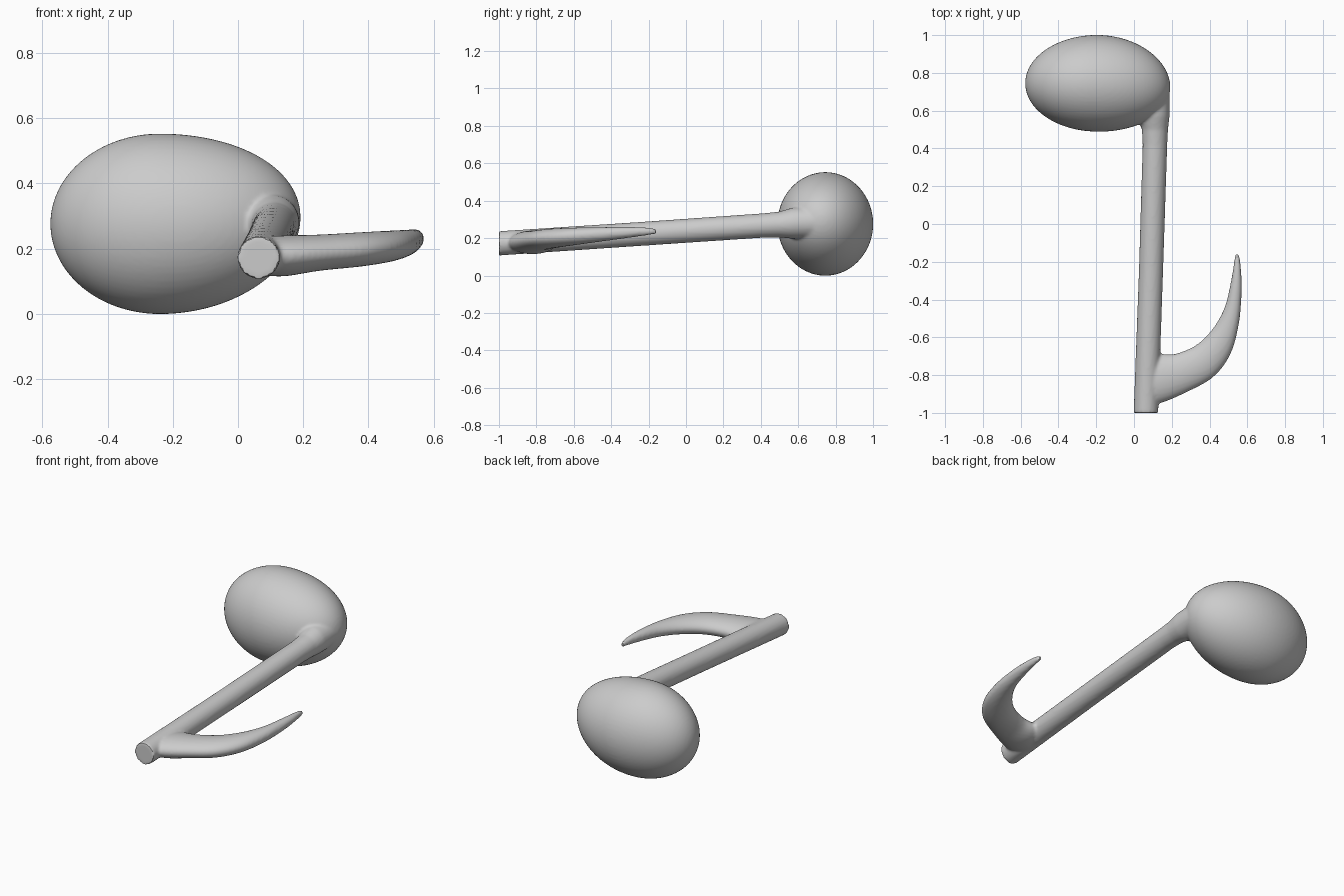
import bpy, bmesh
from math import sin, cos, pi, sqrt
from mathutils import Vector

if "Cube" in bpy.data.objects:
    bpy.data.objects.remove(bpy.data.objects["Cube"])


def loft(name, rings, sides=48):
    """Closed skin through elliptical rings given as (centre, half axis u, half axis v)."""
    bm = bmesh.new()
    loops = []
    for c, u, v in rings:
        c, u, v = Vector(c), Vector(u), Vector(v)
        loops.append([bm.verts.new(c + u * cos(2 * pi * i / sides) + v * sin(2 * pi * i / sides))
                      for i in range(sides)])
    for a, b in zip(loops, loops[1:]):
        for i in range(sides):
            j = (i + 1) % sides
            bm.faces.new((a[i], a[j], b[j], b[i]))
    bm.faces.new(loops[0])
    bm.faces.new(loops[-1])
    bmesh.ops.recalc_face_normals(bm, faces=bm.faces)
    mesh = bpy.data.meshes.new(name)
    bm.to_mesh(mesh)
    bm.free()
    obj = bpy.data.objects.new(name, mesh)
    bpy.context.collection.objects.link(obj)
    return obj


def smooth_path(points, steps=6):
    """Catmull-Rom interpolation through tuples of any length."""
    p = [points[0]] + points + [points[-1]]
    out = []
    for a, b, c, d in zip(p, p[1:], p[2:], p[3:]):
        for s in range(steps):
            t = s / steps
            out.append([0.5 * (2 * y + (z - x) * t + (2 * x - 5 * y + 4 * z - w) * t * t
                               + (3 * y - x - 3 * z + w) * t ** 3)
                        for x, y, z, w in zip(a, b, c, d)])
    return out + [list(points[-1])]


# Egg-shaped note head, blunt to the left and tapering to the right
head_rings = []
n = 40
for i in range(n + 1):
    x = -0.192 - 0.384 * cos(pi * (0.01 + 0.98 * i / n))
    ry = 0.256 * sqrt(max(0.0, 1 - ((x + 0.192) / 0.384) ** 2))
    k = (x + 0.24) / (0.432 if x > -0.24 else 0.336)
    rz = 0.277 * sqrt(max(0.0, 1 - k * k))
    t = max(0.0, k) ** 2
    head_rings.append(((x, 0.745 - 0.02 * t, 0.276 + 0.02 * t), (0, ry, 0), (0, 0, rz)))
head = loft("note_head", head_rings, 64)

# Slightly tilted stem, flaring where it enters the head: x, y, z, radius
stem_points = [(0.063, -1.0, 0.172, 0.065), (0.09, -0.25, 0.222, 0.064),
               (0.111, 0.42, 0.268, 0.065), (0.111, 0.50, 0.273, 0.069),
               (0.105, 0.57, 0.28, 0.083), (0.10, 0.68, 0.285, 0.088)]
stem = loft("stem", [((x, y, z), (r, 0, 0), (0, 0, r)) for x, y, z, r in stem_points])

# Curved flag: outer x, y, inner x, y, bottom z, top z
flag_points = [(0.06, -0.95, 0.06, -0.71, 0.12, 0.235), (0.14, -0.948, 0.14, -0.69, 0.115, 0.24),
               (0.28, -0.89, 0.22, -0.687, 0.132, 0.243), (0.42, -0.81, 0.33, -0.64, 0.145, 0.25),
               (0.51, -0.69, 0.42, -0.55, 0.16, 0.255), (0.555, -0.53, 0.48, -0.44, 0.178, 0.258),
               (0.57, -0.36, 0.51, -0.32, 0.197, 0.26), (0.566, -0.23, 0.527, -0.22, 0.213, 0.258),
               (0.556, -0.16, 0.535, -0.16, 0.222, 0.25)]
flag_rings = []
for ox, oy, ix, iy, z0, z1 in smooth_path(flag_points):
    flag_rings.append((((ox + ix) / 2, (oy + iy) / 2, (z0 + z1) / 2),
                       ((ox - ix) / 2, (oy - iy) / 2, 0), (0, 0, (z1 - z0) / 2)))
flag = loft("flag", flag_rings)

# Fuse everything into one seamless body with softened joints
bpy.ops.object.select_all(action='DESELECT')
for part in (head, stem, flag):
    part.select_set(True)
bpy.context.view_layer.objects.active = head
bpy.ops.object.join()
head.name = "music_note"

remesh = head.modifiers.new("fuse", 'REMESH')
remesh.mode = 'VOXEL'
remesh.voxel_size = 0.009
soften = head.modifiers.new("soften", 'SMOOTH')
soften.factor = 0.5
soften.iterations = 4
for mod in ("fuse", "soften"):
    bpy.ops.object.modifier_apply(modifier=mod)
bpy.ops.object.shade_smooth_by_angle(angle=0.7)
